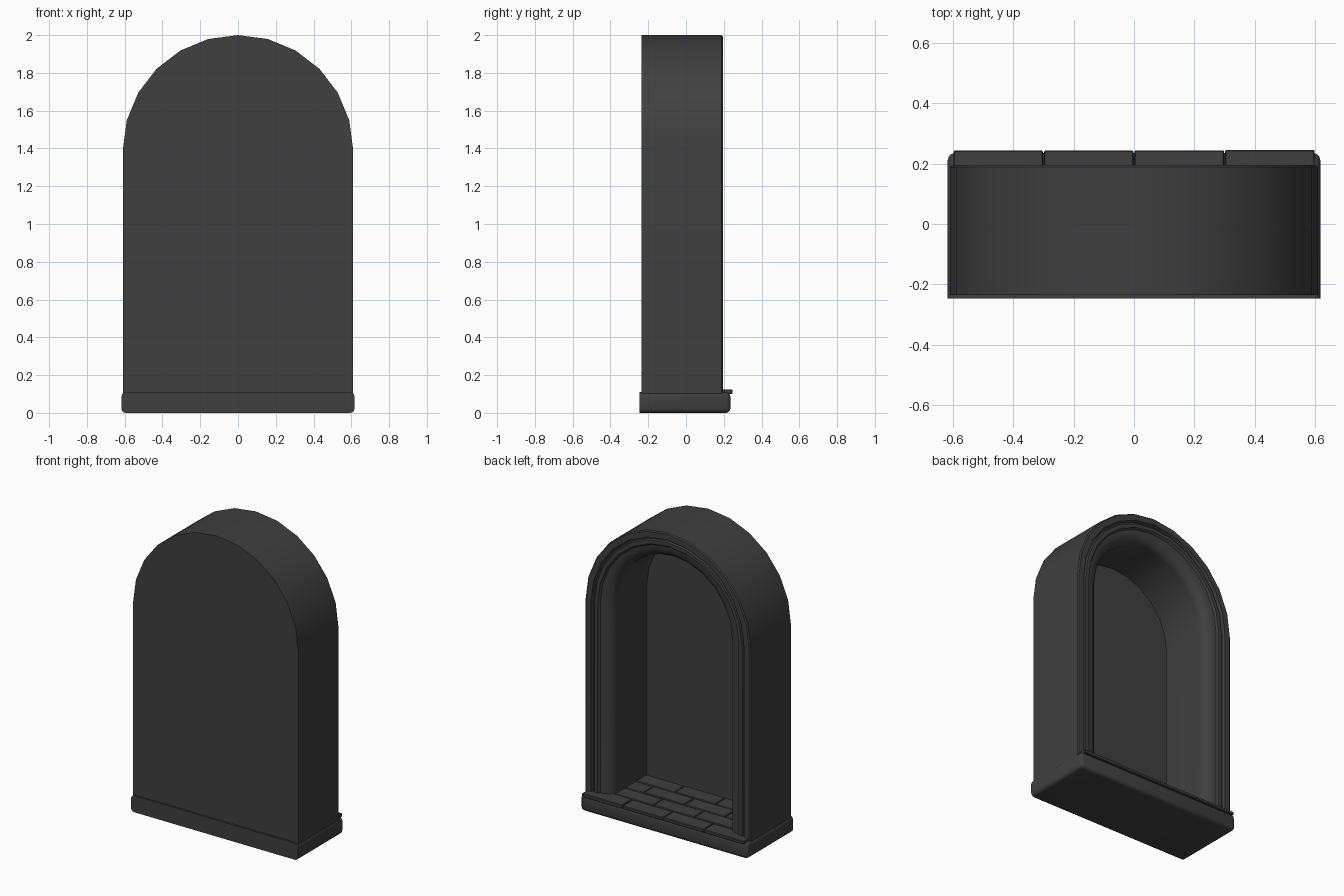
import bpy, bmesh, math, random

random.seed(4)
if "Cube" in bpy.data.objects:
    bpy.data.objects.remove(bpy.data.objects["Cube"], do_unlink=True)

stone = bpy.data.materials.new("dark_stone")
stone.use_nodes = True
stone.diffuse_color = (0.05, 0.05, 0.05, 1)
stone.node_tree.nodes["Principled BSDF"].inputs["Base Color"].default_value = (0.05, 0.05, 0.05, 1)


def finish(bm, name, angle=30):
    bmesh.ops.recalc_face_normals(bm, faces=bm.faces)
    mesh = bpy.data.meshes.new(name)
    bm.to_mesh(mesh)
    bm.free()
    mesh.materials.append(stone)
    obj = bpy.data.objects.new(name, mesh)
    bpy.context.collection.objects.link(obj)
    bpy.ops.object.select_all(action='DESELECT')
    obj.select_set(True)
    bpy.context.view_layer.objects.active = obj
    bpy.ops.object.shade_smooth_by_angle(angle=math.radians(angle))
    return obj


def box(bm, x0, x1, y0, y1, z0, z1):
    verts = bmesh.ops.create_cube(bm, size=1)["verts"]
    for v in verts:
        v.co.x = x1 if v.co.x > 0 else x0
        v.co.y = y1 if v.co.y > 0 else y0
        v.co.z = z1 if v.co.z > 0 else z0
    return verts


# Arched shell: a (radius, y) profile swept up one jamb, over the arch and down
SPRING, FOOT, STEPS = 1.39, 0.08, 12
profile = [(0.61, -0.235), (0.61, 0.188), (0.603, 0.195), (0.565, 0.195),
           (0.558, 0.175), (0.55, 0.175), (0.545, 0.188), (0.52, 0.188), (0.51, 0.175)]
for i in range(1, 6):
    a = math.radians(18 * i)
    profile.append((0.51 - 0.08 * math.sin(a), 0.11 + 0.065 * math.cos(a)))
profile.append((0.43, -0.2))

bm = bmesh.new()
rings = []
for r, y in profile:
    ring = [bm.verts.new((r, y, FOOT))]
    for i in range(STEPS + 1):
        a = math.pi * i / STEPS
        ring.append(bm.verts.new((r * math.cos(a), y, SPRING + r * math.sin(a))))
    ring.append(bm.verts.new((-r, y, FOOT)))
    rings.append(ring)
for a, b in zip(rings, rings[1:]):
    for i in range(len(a) - 1):
        bm.faces.new((a[i], a[i + 1], b[i + 1], b[i]))
bm.faces.new(rings[0])     # flat outside wall
bm.faces.new(rings[-1])    # wall inside the recess
finish(bm, "arched_niche")

# Sill slab, rounded everywhere except along its flat front face
bm = bmesh.new()
box(bm, -0.617, 0.617, -0.247, 0.235, 0, 0.11)
edges = [e for e in bm.edges if any(v.co.y > 0 for v in e.verts)]
bmesh.ops.bevel(bm, geom=edges, offset=0.024, segments=3, profile=0.5, affect='EDGES')
finish(bm, "sill_slab", 40)

# Floor tiles in staggered rows, the first row overhanging the sill
TILE, ROW, GAP = 0.3, 0.112, 0.003
bm = bmesh.new()
for row in range(4):
    y1 = 0.246 - row * ROW
    limit = 0.6 if row == 0 else 0.44
    start = -0.6 if row % 2 == 0 else -0.75
    for k in range(5):
        x0 = max(start + k * TILE, -limit)
        x1 = min(start + (k + 1) * TILE, limit)
        if x1 - x0 < 0.02:
            continue
        top = 0.123 + random.uniform(-0.002, 0.002)
        verts = box(bm, x0 + GAP / 2, x1 - GAP / 2, y1 - ROW + GAP,
                    y1 + random.uniform(-0.003, 0), 0.1, top)
        tile_edges = list({e for v in verts for e in v.link_edges})
        bmesh.ops.bevel(bm, geom=tile_edges, offset=0.004, segments=1, affect='EDGES')
finish(bm, "floor_tiles", 20)
